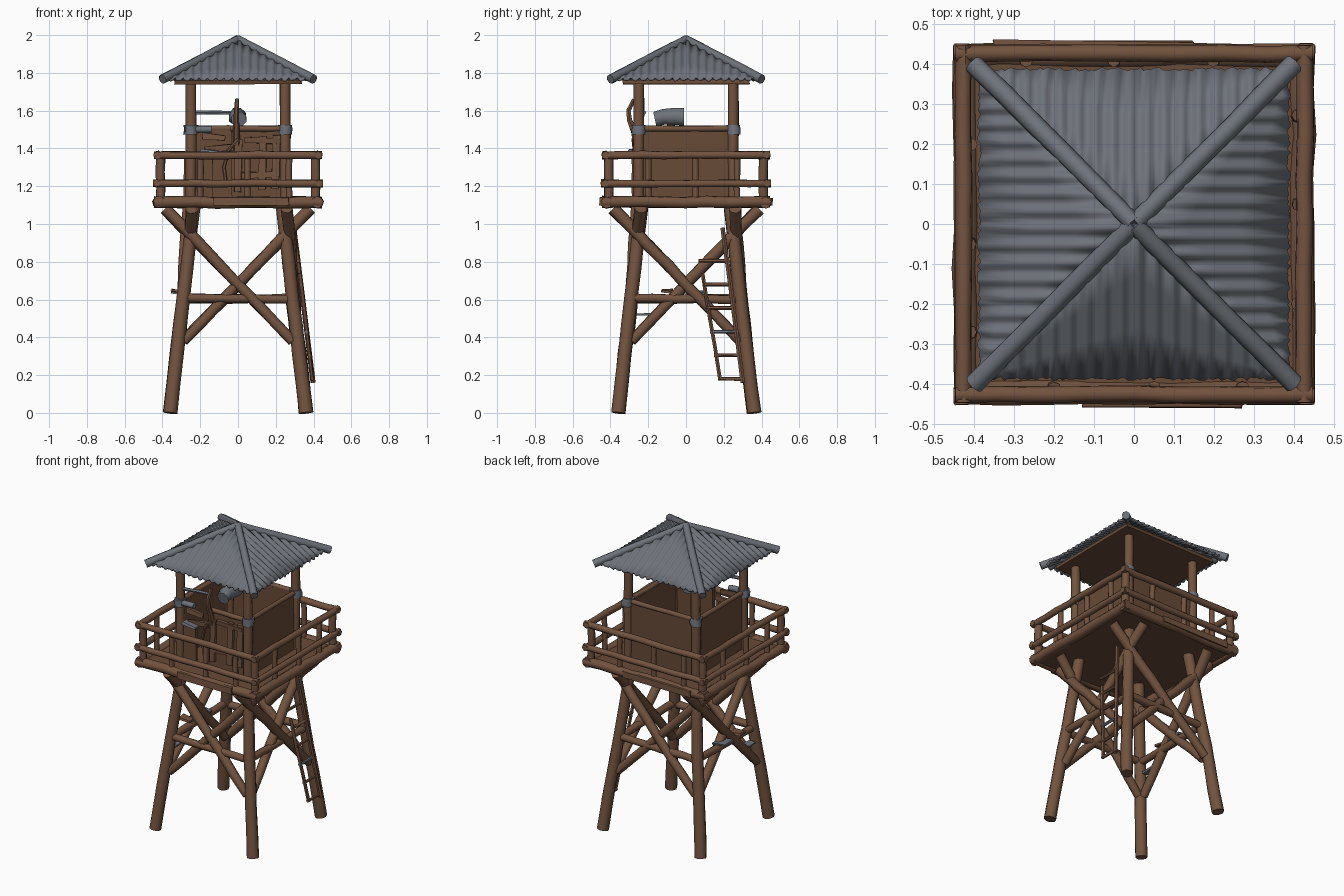
import bpy, bmesh, math, random
from mathutils import Vector, Matrix

random.seed(4)
if "Cube" in bpy.data.objects:
    bpy.data.objects.remove(bpy.data.objects["Cube"])


def material(name, rgb):
    m = bpy.data.materials.new(name)
    m.use_nodes = True
    m.diffuse_color = (*rgb, 1)
    m.node_tree.nodes["Principled BSDF"].inputs["Base Color"].default_value = (*rgb, 1)
    return m


WOOD = material("weathered brown wood", (0.17, 0.087, 0.05))
BOARD = material("dark brown boards", (0.14, 0.07, 0.038))
METAL = material("blue grey metal", (0.155, 0.17, 0.195))


def finish(name, bm, mat, turn=0, angle=40):
    bmesh.ops.recalc_face_normals(bm, faces=bm.faces)
    bm.transform(Matrix.Rotation(turn * math.pi / 2, 4, "Z"))
    me = bpy.data.meshes.new(name)
    bm.to_mesh(me)
    bm.free()
    ob = bpy.data.objects.new(name, me)
    bpy.context.collection.objects.link(ob)
    me.materials.append(mat)
    bpy.ops.object.select_all(action="DESELECT")
    ob.select_set(True)
    bpy.context.view_layer.objects.active = ob
    bpy.ops.object.shade_smooth_by_angle(angle=math.radians(angle))
    return ob


def log(name, points, r0, r1=None, mat=WOOD, turn=0, rough=0.12, sides=8, steps=5):
    """Rough round timber swept along a path, tapering from r0 to r1."""
    r1 = r1 or r0
    pts = [Vector(p) for p in points]
    if len(pts) == 2:
        pts = [pts[0].lerp(pts[1], i / steps) for i in range(steps + 1)]
    bm = bmesh.new()
    rings = []
    last = len(pts) - 1
    for i, p in enumerate(pts):
        d = (pts[min(i + 1, last)] - pts[max(i - 1, 0)]).normalized()
        u = d.cross(Vector((0.31, 0.2, 1)) if abs(d.z) < 0.8 else Vector((0, 1, 0))).normalized()
        v = d.cross(u)
        r = r0 + (r1 - r0) * i / last
        shift = (u * random.uniform(-1, 1) + v * random.uniform(-1, 1)) * r * rough
        ring = []
        for k in range(sides):
            a = math.tau * k / sides
            q = r * random.uniform(1 - rough / 2, 1 + rough / 2)
            ring.append(bm.verts.new(p + shift + (u * math.cos(a) + v * math.sin(a)) * q))
        rings.append(ring)
    for a, b in zip(rings, rings[1:]):
        for k in range(sides):
            n = (k + 1) % sides
            bm.faces.new((a[k], a[n], b[n], b[k]))
    bm.faces.new(rings[0])
    bm.faces.new(rings[-1])
    return finish(name, bm, mat, turn, 55)


def board(name, center, size, mat=BOARD, turn=0, tilt=0, axis="Y", warp=0.004):
    """Slightly warped rectangular board."""
    bm = bmesh.new()
    bmesh.ops.create_cube(bm, size=1)
    bm.transform(Matrix.Translation(center) @ Matrix.Rotation(tilt, 4, axis)
                 @ Matrix.Diagonal((*size, 1)))
    for v in bm.verts:
        v.co += Vector([random.uniform(-warp, warp) for _ in range(3)])
    return finish(name, bm, mat, turn)


SIDES = ("front", "left", "back", "right")


def leg_offset(z):
    return 0.36 - 0.115 * z


for t, side in enumerate(SIDES):
    # Splayed legs, crossed braces and middle tie beams
    low, top = leg_offset(0), leg_offset(1.1)
    log(side + "_leg", [(-low, -low, 0), (-top, -top, 1.1)], 0.037, 0.034, turn=t, rough=0.07, steps=7)
    for s in (-1, 1):
        out = 0.262 if s < 0 else 0.245
        log(side + "_cross_brace", [(0.385 * s, -out, 1.08), (-0.29 * s, -out - 0.055, 0.38)],
            0.032, 0.027, turn=t, steps=7)
    mid = leg_offset(0.6)
    log(side + "_tie_beam", [(-mid, -mid, 0.61), (mid, -mid, 0.6)], 0.024, turn=t)

    # Deck edge logs, railings and baluster posts
    log(side + "_deck_edge", [(-0.445, -0.42, 1.115), (0.445, -0.42, 1.115)], 0.031, turn=t, steps=8)
    log(side + "_lower_rail", [(-0.45, -0.43, 1.215), (0.45, -0.43, 1.215)], 0.02, turn=t, steps=8)
    log(side + "_upper_rail", [(-0.445, -0.425, 1.365), (0.445, -0.425, 1.365)], 0.021, turn=t, steps=8)
    for x in (-0.41, -0.2, 0.05, 0.27):
        r = 0.024 if x == -0.41 else 0.017
        log(side + "_rail_post", [(x, -0.41, 1.11), (x, -0.41, 1.36)], r, turn=t, steps=3)

    # Cabin corner posts, top plates and metal collars
    log(side + "_cabin_post", [(-0.25, -0.25, 1.12), (-0.25, -0.25, 1.76)], 0.028, turn=t, rough=0.06)
    log(side + "_collar", [(-0.25, -0.25, 1.475), (-0.25, -0.25, 1.525)], 0.036, mat=METAL,
        turn=t, steps=2)
    if t:
        log(side + "_wall_cap", [(-0.26, -0.25, 1.505), (0.26, -0.25, 1.505)], 0.016, turn=t)
        board(side + "_wall", (0, -0.245, 1.315), (0.49, 0.02, 0.37), turn=t)

# Deck slab
board("deck", (0, 0, 1.112), (0.83, 0.83, 0.035))

# Open front wall with patched boards
board("front_wall_panel", (0.105, -0.245, 1.32), (0.28, 0.02, 0.37))
board("front_wall_strip", (-0.185, -0.245, 1.25), (0.1, 0.02, 0.23))
for x in (0.0, 0.13, 0.2):
    board("front_batten", (x, -0.262, 1.32 + 0.1 * (x - 0.1)), (0.035, 0.018, 0.28), WOOD, tilt=0.03)
for x, z, w, a in ((0.13, 1.44, 0.19, 0.05), (0.12, 1.26, 0.2, -0.03), (-0.1, 1.4, 0.15, -0.1),
                   (-0.13, 1.46, 0.12, 0.12)):
    board("front_patch_board", (x, -0.268, z), (w, 0.016, 0.03), WOOD, tilt=a)
log("front_wall_cap", [(-0.04, -0.25, 1.505), (0.26, -0.25, 1.505)], 0.016)
log("doorway_arch", [(-0.06, -0.27, 1.2), (-0.075, -0.27, 1.3), (-0.05, -0.275, 1.39),
                     (0.0, -0.28, 1.45)], 0.01, sides=6)
log("curved_horn", [(-0.01, -0.26, 1.42), (-0.01, -0.275, 1.49), (-0.01, -0.3, 1.55),
                    (-0.008, -0.305, 1.6), (-0.005, -0.275, 1.66)], 0.02, 0.011, sides=6)
log("metal_sight_bar", [(-0.24, -0.25, 1.59), (-0.04, -0.22, 1.59)], 0.011, mat=METAL, sides=6)
log("metal_band", [(-0.28, -0.26, 1.5), (-0.14, -0.26, 1.5)], 0.019, mat=METAL, steps=3)
board("metal_patch", (-0.15, -0.28, 1.385), (0.1, 0.05, 0.012), METAL, tilt=0.1)

# Lamp housing on its stand
log("lamp_housing", [(0, -0.165, 1.555), (0, -0.12, 1.565), (0, -0.06, 1.565), (0, -0.01, 1.565)],
    0.042, 0.05, METAL)
log("lamp_stand", [(0, -0.08, 1.12), (0, -0.08, 1.54)], 0.02)

# Ceiling under the roof
board("ceiling", (0, 0, 1.752), (0.67, 0.67, 0.024))

# Corrugated roof: parallel ridges running up each slope to the hip lines
HALF, SLOPE, COLUMNS, ROWS = 0.388, 0.56, 96, 3
for t, side in enumerate(SIDES):
    bm = bmesh.new()
    grid = []
    for c in range(COLUMNS + 1):
        x = HALF * (2 * c / COLUMNS - 1)
        wave = 0.007 * math.sin(x / HALF * math.tau * 9)
        eave = HALF + random.uniform(-0.006, 0.004)
        col = []
        for r in range(ROWS + 1):
            y = eave + (abs(x) - eave) * r / ROWS
            col.append(bm.verts.new((x, -y, 1.988 - SLOPE * y + wave)))
        grid.append(col)
    for a, b in zip(grid, grid[1:]):
        for r in range(ROWS):
            bm.faces.new((a[r], b[r], b[r + 1], a[r + 1]))
    roof = finish(side + "_roof_sheet", bm, METAL, t, 60)
    thick = roof.modifiers.new("thickness", "SOLIDIFY")
    thick.thickness = 0.01
    log(side + "_hip_cap", [(0, 0, 1.977), (-0.4, -0.4, 1.767)], 0.023, 0.025, METAL, t, 0.06)

# Leaning ladder on the left side


def ladder_x(z):
    return 0.415 - 0.12 * z


def rail_y(z, near):
    return 0.21 - 0.167 * z if near else 0.322 - 0.13 * z


log("ladder_near_rail", [(ladder_x(z), rail_y(z, True), z) for z in (0.18, 0.36, 0.54, 0.74)], 0.011, sides=6)
log("ladder_far_rail", [(ladder_x(z), rail_y(z, False), z) for z in (0.16, 0.4, 0.7, 0.98)], 0.013, sides=6)
for i in range(6):
    z = 0.18 + 0.125 * i
    log("ladder_rung", [(ladder_x(z), rail_y(z, True) - 0.01, z), (ladder_x(z), rail_y(z, False) + 0.01, z)],
        0.01, mat=METAL if i == 2 else WOOD, sides=6, steps=2)

# Loose scraps on the tie beams
board("metal_scrap", (-0.31, 0.05, 0.635), (0.09, 0.1, 0.012), METAL, tilt=0.15)
board("small_metal_scrap", (-0.31, -0.22, 0.52), (0.05, 0.08, 0.012), METAL)
board("wood_scrap", (-0.31, -0.1, 0.645), (0.08, 0.06, 0.014), WOOD, tilt=0.1)
board("front_deck_splint", (0.07, -0.45, 1.12), (0.4, 0.014, 0.04), WOOD)
board("back_deck_splint", (-0.1, 0.45, 1.12), (0.5, 0.014, 0.04), WOOD)
